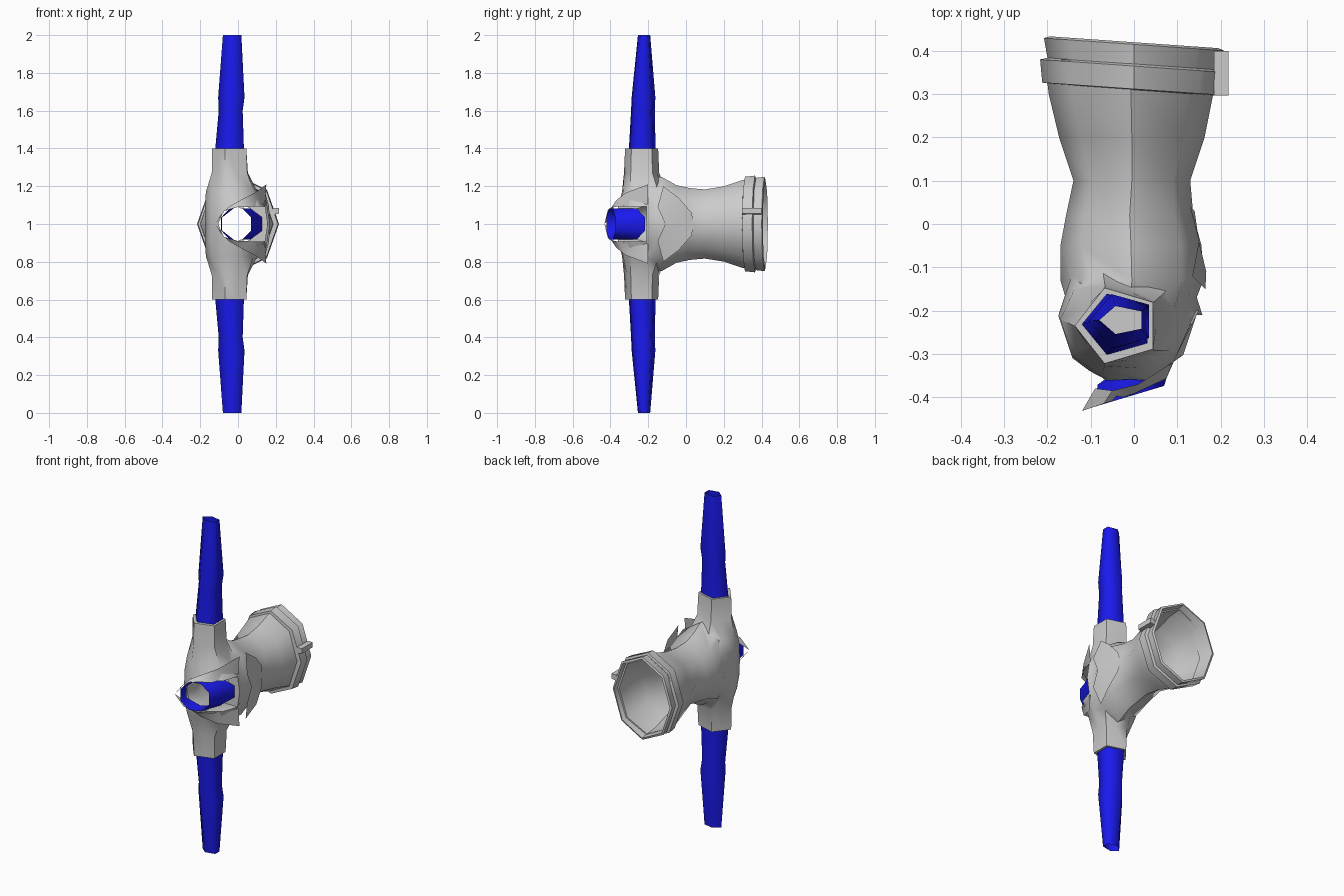
import bpy, bmesh, math

if "Cube" in bpy.data.objects:
    bpy.data.objects.remove(bpy.data.objects["Cube"])

blue = bpy.data.materials.new("blue")
blue.diffuse_color = (0.01, 0.01, 0.85, 1)
blue.use_nodes = True
blue.node_tree.nodes["Principled BSDF"].inputs["Base Color"].default_value = blue.diffuse_color


def make(name, rings, caps=False, mat=None):
    """Skin a list of point rings into a tube, optionally closed."""
    bm = bmesh.new()
    rows = [[bm.verts.new(p) for p in r] for r in rings]
    n = len(rings[0])
    for a, b in zip(rows, rows[1:]):
        for i in range(n):
            bm.faces.new((a[i], a[(i + 1) % n], b[(i + 1) % n], b[i]))
    if caps:
        bm.faces.new(rows[0])
        bm.faces.new(rows[-1])
    return finish(name, bm, mat)


def finish(name, bm, mat=None):
    bmesh.ops.recalc_face_normals(bm, faces=bm.faces)
    me = bpy.data.meshes.new(name)
    bm.to_mesh(me)
    bm.free()
    ob = bpy.data.objects.new(name, me)
    bpy.context.collection.objects.link(ob)
    if mat:
        me.materials.append(mat)
    return ob


def ring_z(z, cx, cy, rx, ry, f, n=10):
    """Horizontal ring; f pulls in every other point to form a pentagon."""
    pts = []
    for i in range(n):
        a = math.pi + 2 * math.pi * i / n
        k = f if i % 2 else 1
        pts.append((cx + rx * k * math.cos(a), cy + ry * k * math.sin(a), z))
    return pts


def ring_y(y, cx, rx, rz, n=8, phase=0.0, skew=0.0):
    """Upright ring around the y axis; skew slants it in plan."""
    pts = []
    for i in range(n):
        a = phase + 2 * math.pi * i / n
        x = cx + rx * math.cos(a)
        pts.append((x, y + skew * x, 1 + rz * math.sin(a)))
    return pts


def boolean(ob, other, op):
    m = ob.modifiers.new("bool", 'BOOLEAN')
    m.operation, m.object, m.solver = op, other, 'EXACT'
    bpy.context.view_layer.objects.active = ob
    bpy.ops.object.modifier_apply(modifier=m.name)
    bpy.data.objects.remove(other)


def smooth(ob, deg):
    bpy.ops.object.select_all(action='DESELECT')
    ob.select_set(True)
    bpy.context.view_layer.objects.active = ob
    bpy.ops.object.shade_smooth_by_angle(angle=math.radians(deg))


# Upright body, pentagonal at the ends and swelling in the middle
half = [(0.40, -.037, -.235, .10, .092, .81),
        (0.27, -.035, -.235, .104, .098, .84),
        (0.17, -.030, -.220, .14, .125, .95),
        (0.09, -.015, -.212, .16, .155, 1),
        (0.0, -.008, -.21, .166, .17, 1)]
full = half + [(-h[0],) + h[1:] for h in half[-2::-1]]
body = make("body", [ring_z(1 + h[0], *h[1:]) for h in full], True)

# Flared rear neck
neck = make("neck", [ring_y(*r) for r in (
    (-.25, -.01, .125, .25), (-.13, -.005, .165, .25), (-.05, -.007, .163, .205),
    (.02, -.01, .147, .19), (.1, -.005, .135, .183), (.2, -.005, .168, .199),
    (.3, -.007, .19, .233), (.38, -.007, .2, .242))], True)
boolean(body, neck, 'UNION')

# Hollow bore from the rear flare to the front hole
bore = make("bore", [ring_y(*r) for r in (
    (.5, -.005, .195, .238), (.3, -.005, .178, .22), (.2, -.005, .155, .188),
    (.1, -.005, .122, .172), (0, -.01, .13, .175), (-.12, -.01, .135, .15),
    (-.25, -.01, .1, .1), (-.5, -.01, .085, .085))], True)
boolean(body, bore, 'DIFFERENCE')

# Side window that exposes the blue sleeve
slot = make("slot", [[(x, y, 1 + z) for y, z in
            ((-.5, -.092), (-.21, -.092), (-.21, .092), (-.5, .092))]
            for x in (.03, .3)], True)
boolean(body, slot, 'DIFFERENCE')
smooth(body, 50)

# Rear collar with two bands
collar = make("collar", [ring_y(y, 0, rx, rz, skew=-.07) for y, rx, rz in (
    (.31, .186, .232), (.312, .212, .25), (.365, .217, .256), (.37, .2, .244),
    (.415, .208, .25), (.42, .195, .238), (.33, .18, .225))])
smooth(collar, 50)

# Small tab on the collar
make("collar_tab", [[(x, y, z) for x, z in
     ((.185, 1.05), (.218, 1.055), (.218, 1.085), (.185, 1.085))]
     for y in (.297, .40)], True)

# Blue pipes above and below
for s, name in ((1, "upper_pipe"), (-1, "lower_pipe")):
    pipe = make(name, [ring_z(1 + s * z, cx, cy, rx, ry, .81) for z, cx, cy, rx, ry in (
        (.38, -.037, -.232, .085, .075), (.6, -.032, -.228, .07, .066),
        (.67, -.028, -.225, .077, .066), (1.0, -.026, -.222, .054, .034))],
        False, blue)
    smooth(pipe, 80)

# Blue sleeve in the front hole, slanted so it is short on the left
sleeve = make("front_sleeve", [ring_y(y, cx, rx, .09, 8, math.pi / 8, skew)
    for y, cx, rx, skew in ((-.395, -.01, .086, .3), (-.36, .0, .094, .45),
                            (-.31, .022, .115, .73))], False, blue)
smooth(sleeve, 60)

# Thin petals around the window, mirrored above and below
outer = [(-.09, -.38, .05), (-.05, -.385, .09), (.01, -.37, .125),
         (.09, -.32, .165), (.15, -.2, .21)]
inner = [(-.12, -.432, 0), (-.07, -.415, .07), (0, -.392, .09),
         (.075, -.357, .092), (.143, -.2, .105)]
rear = [(.135, -.12, .2), (.15, -.04, .14), (.14, .03, .06), (.13, .04, 0),
        (.167, -.11, 0), (.165, -.15, .09)]
for s, name in ((1, "upper_petals"), (-1, "lower_petals")):
    bm = bmesh.new()
    o, i, r = [[bm.verts.new((x, y, 1 + s * z)) for x, y, z in row]
               for row in (outer, inner, rear)]
    for k in range(4):
        bm.faces.new((o[k], o[k + 1], i[k + 1], i[k]))
    for a, b, c, d in ((0, 1, 4, 5), (1, 2, 3, 4)):
        bm.faces.new((r[a], r[b], r[c], r[d]))
    smooth(finish(name, bm), 50)
